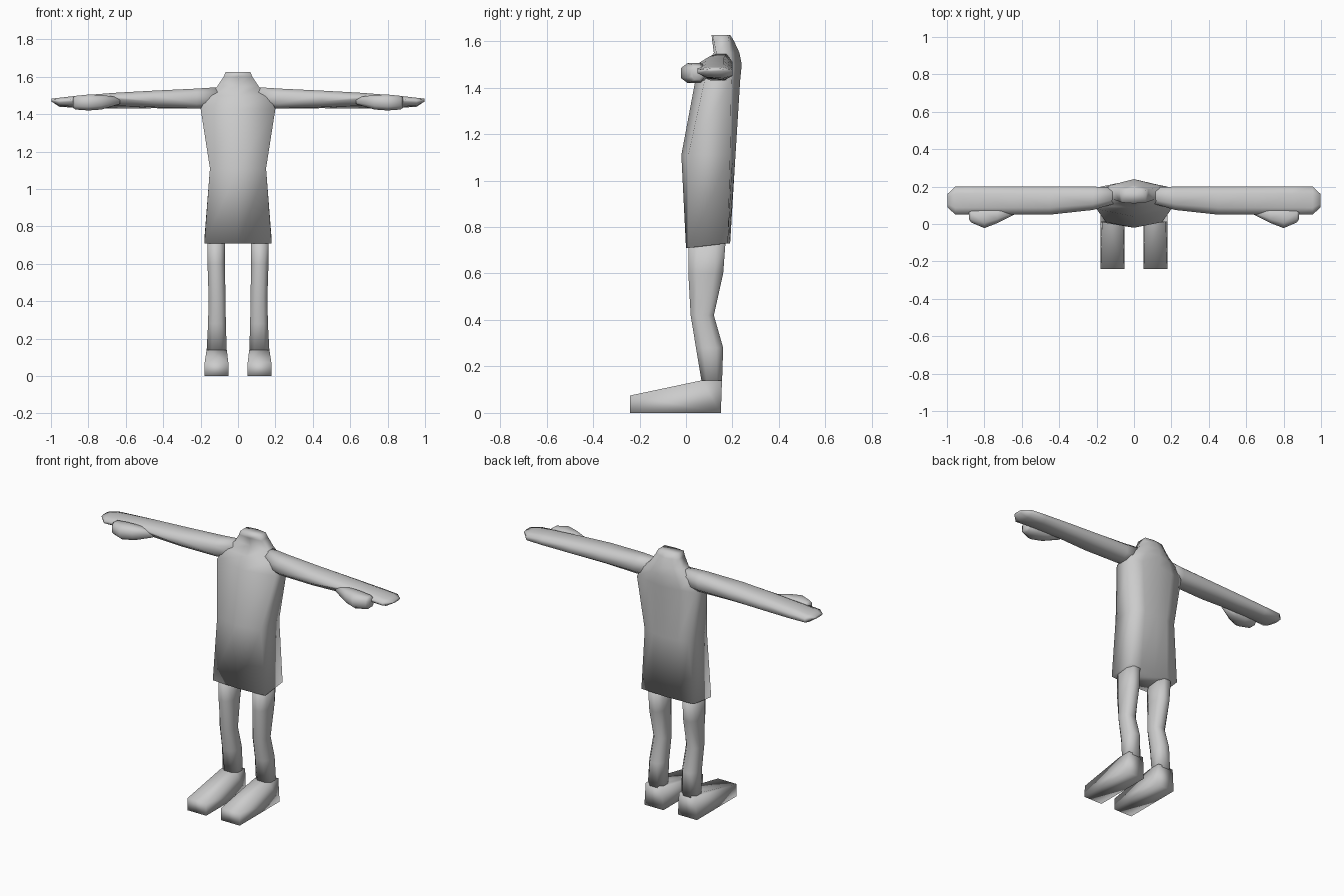
import bpy, bmesh

grey = bpy.data.materials.new("plain grey")
grey.diffuse_color = (0.6, 0.6, 0.6, 1)


def finish(name, bm, mirror):
    bmesh.ops.recalc_face_normals(bm, faces=bm.faces)
    mesh = bpy.data.meshes.new(name)
    bm.to_mesh(mesh)
    bm.free()
    mesh.materials.append(grey)
    for p in mesh.polygons:
        p.use_smooth = True
    ob = bpy.data.objects.new(name, mesh)
    bpy.context.collection.objects.link(ob)
    if mirror:
        ob.modifiers.new("other side", 'MIRROR')
    return ob


def loft(name, rings, mirror=True):
    """Skin equal-length rings of points and cap both ends."""
    bm = bmesh.new()
    loops = [[bm.verts.new(p) for p in ring] for ring in rings]
    for a, b in zip(loops, loops[1:]):
        for i in range(len(a)):
            j = (i + 1) % len(a)
            bm.faces.new((a[i], a[j], b[j], b[i]))
    bm.faces.new(loops[0])
    bm.faces.new(loops[-1])
    return finish(name, bm, mirror)


def oct_section(a0, a1, b0, b1, lift=0):
    """Box with cut corners; lift raises the lower edge on the a0 side."""
    c, d = (a1 - a0) * 0.25, (b1 - b0) * 0.25
    return [(a0 + c, b1), (a1 - c, b1), (a1, b1 - d), (a1, b0 + d),
            (a1 - c, b0), (a0 + c, b0 + lift * 0.5), (a0, b0 + d + lift), (a0, b1 - d)]


# Tunic with neck: z, half width, front centre, front side, back side, back centre
body = [(0.71, 0.18, 0.00, 0.01, 0.18, 0.19),
        (1.11, 0.15, -0.02, 0.01, 0.19, 0.213),
        (1.43, 0.20, 0.04, 0.08, 0.195, 0.233),
        (1.50, 0.16, 0.085, 0.10, 0.195, 0.24),
        (1.55, 0.11, 0.12, 0.13, 0.19, 0.23),
        (1.60, 0.077, 0.113, 0.12, 0.185, 0.207),
        (1.627, 0.065, 0.11, 0.115, 0.18, 0.19)]
rings = []
for k, (z, w, yf, sf, sb, yb) in enumerate(body):
    up = 0.02 if k == 0 else 0
    rings.append([(0, yf, z), (w, sf, z), (w, sb, z + up),
                  (w * 0.55, (sb + yb) / 2, z + up), (0, yb, z + up),
                  (-w * 0.55, (sb + yb) / 2, z + up), (-w, sb, z + up), (-w, sf, z)])
loft("tunic_and_neck", rings, False)

# Arms with flat hands: x, y range, z range, lift of the front lower edge
arm = [(0.10, 0.11, 0.195, 1.44, 1.545, 0), (0.22, 0.075, 0.2, 1.43, 1.537, 0),
       (0.45, 0.05, 0.2, 1.432, 1.526, 0.012), (0.65, 0.05, 0.2, 1.43, 1.515, 0.03),
       (0.85, 0.05, 0.2, 1.433, 1.50, 0.02), (0.955, 0.05, 0.2, 1.44, 1.488, 0.01),
       (0.998, 0.09, 0.16, 1.468, 1.483, 0)]
loft("arms", [[(x, y, z) for y, z in oct_section(*s)] for x, *s in arm])

# Thumbs
thumb = [(0.63, 0.055, 0.08, 1.455, 1.49), (0.73, 0.005, 0.09, 1.425, 1.503),
         (0.80, -0.022, 0.09, 1.42, 1.505), (0.87, 0.008, 0.08, 1.425, 1.498),
         (0.882, 0.025, 0.07, 1.435, 1.49)]
loft("thumbs", [[(x, y, z) for y, z in oct_section(*s)] for x, *s in thumb])

# Legs: z, x range, y range
leg = [(0.76, 0.07, 0.165, 0.01, 0.172), (0.60, 0.07, 0.163, 0.01, 0.16),
       (0.42, 0.067, 0.157, 0.02, 0.12), (0.28, 0.065, 0.16, 0.043, 0.16),
       (0.13, 0.06, 0.168, 0.068, 0.155)]
loft("legs", [[(x, y, z) for x, y in oct_section(*s)] for z, *s in leg])

# Feet: side profile (y, z) given width, narrower at the ankle
foot = [(-0.24, 0, 0.05, 0.18), (-0.24, 0.075, 0.052, 0.178),
        (0.068, 0.14, 0.06, 0.168), (0.155, 0.14, 0.06, 0.168), (0.15, 0, 0.05, 0.18)]
loft("feet", [[(s[2 + i], s[0], s[1]) for s in foot] for i in (0, 1)])
